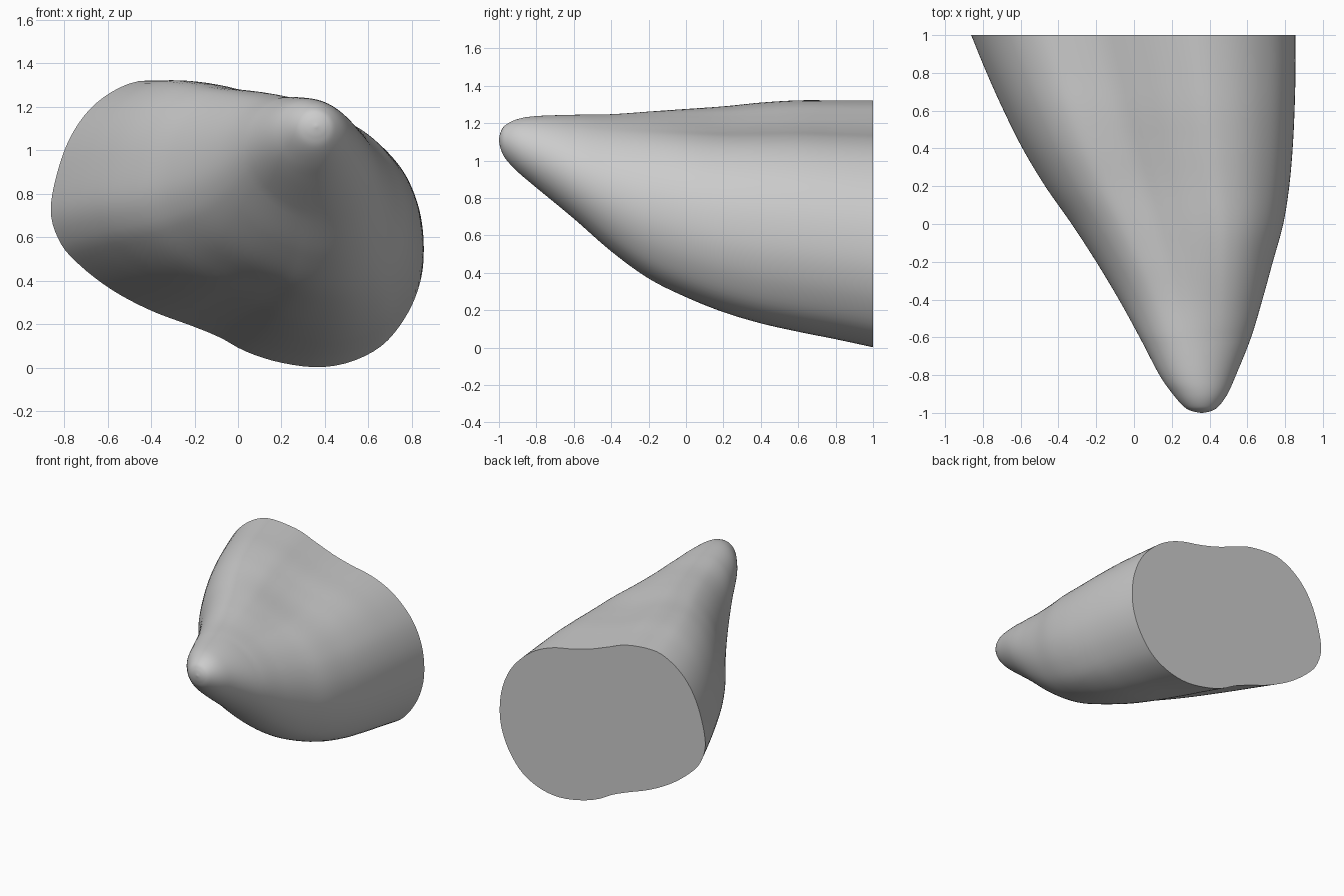
import bpy, bmesh, math

if "Cube" in bpy.data.objects:
    bpy.data.objects.remove(bpy.data.objects["Cube"])

# Extents of the horn by depth: y, left x, right x, bottom z, top z
STATIONS = [
    (-1.0, .355, .365, 1.105, 1.115), (-.99, .305, .41, 1.06, 1.155),
    (-.965, .262, .448, 1.01, 1.19), (-.9, .205, .495, .94, 1.222),
    (-.8, .135, .54, .855, 1.238), (-.6, .03, .62, .69, 1.245),
    (-.4, -.08, .68, .515, 1.248), (-.2, -.20, .735, .37, 1.262),
    (0, -.33, .79, .27, 1.276), (.2, -.47, .822, .19, 1.29),
    (.4, -.59, .84, .13, 1.31), (.6, -.69, .85, .085, 1.322),
    (.8, -.78, .855, .045, 1.322), (1.0, -.862, .855, .002, 1.322)]

# Outline of the cut back end (x, z), counter-clockwise seen from the front
OUTLINE = [(.855, .55), (.832, .71), (.765, .86), (.66, .98), (.54, 1.065),
           (.4, 1.12), (.25, 1.15), (.1, 1.19), (-.05, 1.245), (-.2, 1.3),
           (-.4, 1.322), (-.52, 1.3), (-.65, 1.22), (-.75, 1.1), (-.82, .94),
           (-.862, .73), (-.82, .58), (-.73, .475), (-.58, .36), (-.4, .265),
           (-.2, .19), (-.08, .14), (.03, .08), (.18, .03), (.36, .005),
           (.52, .03), (.67, .11), (.78, .25), (.84, .4)]


def spline(pts, steps, closed=False):
    """Catmull-Rom through points of any dimension."""
    n, out = len(pts), []
    get = (lambda i: pts[i % n]) if closed else (lambda i: pts[max(0, min(n - 1, i))])
    for i in range(n if closed else n - 1):
        a, b, c, d = (get(i + k) for k in (-1, 0, 1, 2))
        for s in range(steps):
            t = s / steps
            out.append(tuple(
                .5 * (2 * q + (r - p) * t + (2 * p - 5 * q + 4 * r - u) * t * t
                      + (3 * q - p - 3 * r + u) * t ** 3)
                for p, q, r, u in zip(a, b, c, d)))
    if not closed:
        out.append(tuple(pts[-1]))
    return out


# Back outline as radius by angle, in a unit box
N = 128
dense = []
for x, z in spline(OUTLINE, 12, True):
    u, v = (x + .004) / .858, (z - .664) / .659
    dense.append((math.atan2(v, u) % math.tau, math.hypot(u, v)))
dense.sort()
dense = [(dense[-1][0] - math.tau, dense[-1][1])] + dense + [(dense[0][0] + math.tau, dense[0][1])]


def back_radius(angle):
    for (a, r), (b, s) in zip(dense, dense[1:]):
        if a <= angle <= b:
            return r + (s - r) * (angle - a) / max(b - a, 1e-9)
    return 1


angles = [math.tau * i / N for i in range(N)]
radii = [back_radius(a) for a in angles]


def fit(values, lo, hi):
    a, b = min(values), max(values)
    return [lo + (v - a) / (b - a) * (hi - lo) for v in values]


# Loft: round at the tip, leaning oval in the middle, growing into the back outline
bm = bmesh.new()
rings = []
for y, x0, x1, z0, z1 in spline(STATIONS, 7):
    w = min(1, max(0, (y + .9) / 1.4))
    w = w * w * (3 - 2 * w)
    lean = .1 * min(1, max(0, (y + 1) / .4))
    rr = [(1 - lean * math.sin(2 * a)) * (1 - w) + r * w for r, a in zip(radii, angles)]
    xs = fit([r * math.cos(a) for r, a in zip(rr, angles)], x0, x1)
    zs = fit([r * math.sin(a) for r, a in zip(rr, angles)], z0, z1)
    rings.append([bm.verts.new((x, y, z)) for x, z in zip(xs, zs)])
for a, b in zip(rings, rings[1:]):
    for i in range(N):
        j = (i + 1) % N
        bm.faces.new((a[i], a[j], b[j], b[i]))
bm.faces.new(rings[0])

# Flat cut face at the back
centre = bm.verts.new((0, 1, .66))
for i in range(N):
    bm.faces.new((rings[-1][i], rings[-1][(i + 1) % N], centre))
bmesh.ops.recalc_face_normals(bm, faces=bm.faces)

mesh = bpy.data.meshes.new("tapered_horn")
bm.to_mesh(mesh)
bm.free()
horn = bpy.data.objects.new("tapered_horn", mesh)
bpy.context.collection.objects.link(horn)
bpy.context.view_layer.objects.active = horn
horn.select_set(True)
bpy.ops.object.shade_smooth_by_angle(angle=math.radians(40))
